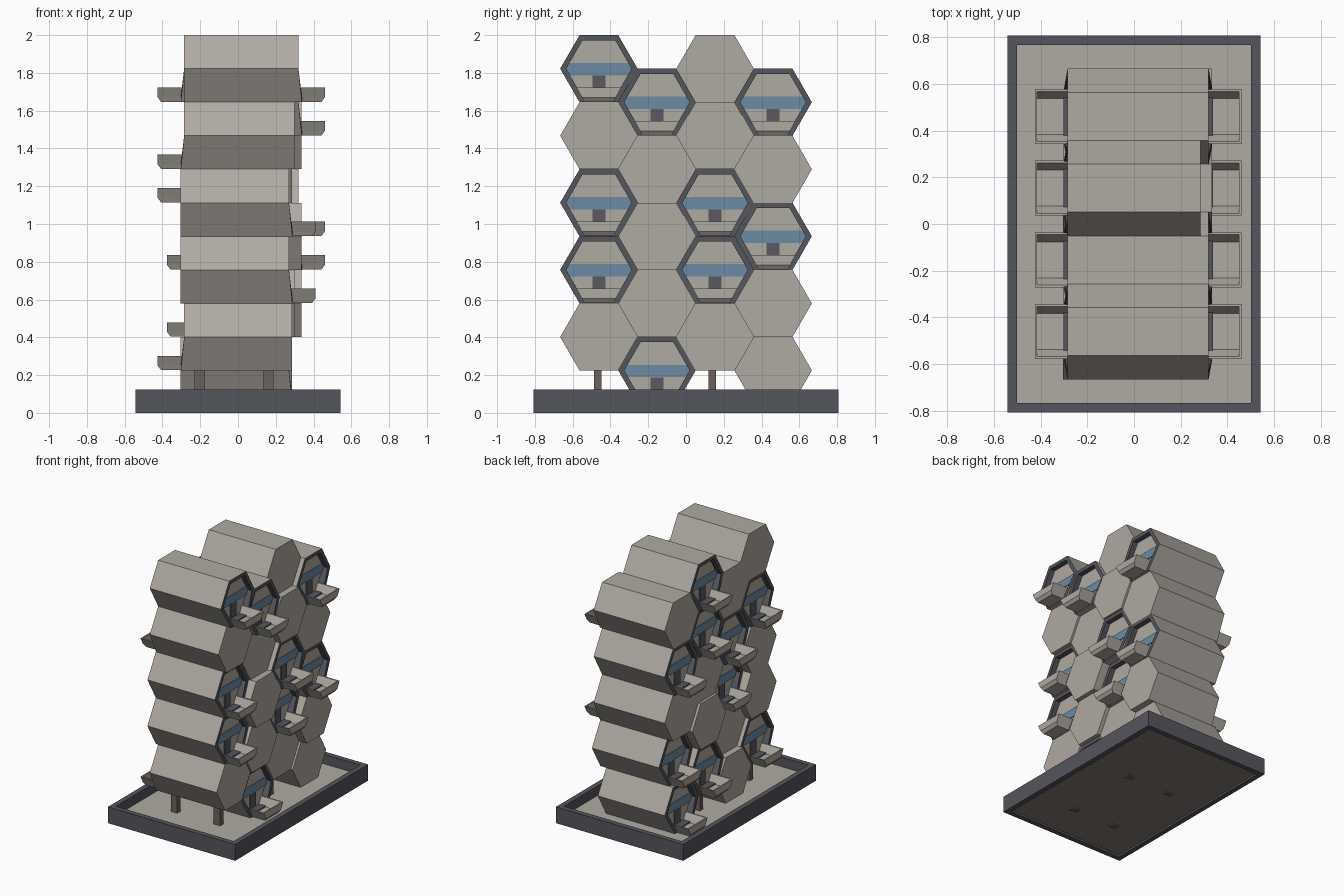
import bpy, bmesh, math

if "Cube" in bpy.data.objects:
    bpy.data.objects.remove(bpy.data.objects["Cube"])

R = 0.205                      # hexagon radius of a pod
A = R * math.sqrt(3) / 2       # half height of a pod
FLARE = 0.018                  # how far the lower half of an open end leans out
DEPTH = 0.04                   # recess of the window wall


def material(name, rgb):
    m = bpy.data.materials.new(name)
    m.diffuse_color = (*rgb, 1)
    m.use_nodes = True
    m.node_tree.nodes["Principled BSDF"].inputs["Base Color"].default_value = m.diffuse_color
    return m


CONCRETE = material("concrete", (0.43, 0.40, 0.36))
DARK = material("dark_metal", (0.09, 0.09, 0.11))
GLASS = material("blue_glass", (0.15, 0.26, 0.37))
DOOR = material("door_grey", (0.10, 0.10, 0.12))
UNDER = material("underside", (0.22, 0.19, 0.17))
POST = material("post_brown", (0.15, 0.12, 0.11))


def loft(name, rings, mats, seg_mats=None, location=(0, 0, 0)):
    """Skin a list of equal-length rings and cap both ends."""
    bm = bmesh.new()
    loops = [[bm.verts.new(p) for p in ring] for ring in rings]
    n = len(loops[0])
    for i in range(len(loops) - 1):
        for j in range(n):
            k = (j + 1) % n
            f = bm.faces.new((loops[i][j], loops[i][k], loops[i + 1][k], loops[i + 1][j]))
            f.material_index = seg_mats[i] if seg_mats else 0
    bm.faces.new(loops[0])
    bm.faces.new(loops[-1])
    bmesh.ops.recalc_face_normals(bm, faces=bm.faces)
    me = bpy.data.meshes.new(name)
    bm.to_mesh(me)
    bm.free()
    for m in mats:
        me.materials.append(m)
    ob = bpy.data.objects.new(name, me)
    ob.location = location
    bpy.context.collection.objects.link(ob)
    return ob


def box(name, x, y, z, mat):
    rings = [[(x[0], y[0], h), (x[1], y[0], h), (x[1], y[1], h), (x[0], y[1], h)] for h in z]
    return loft(name, rings, [mat])


def hexagon(x, r, flare=0.0):
    ring = []
    for i in range(6):
        a = math.radians(60 * i)
        c, s = r * math.cos(a), r * math.sin(a)
        ring.append((x + (flare if s < -0.01 else 0), c, s))
    return ring


def open_end(x, side):
    """Rings from the recessed wall out to the pod's outer rim."""
    return [hexagon(x - side * DEPTH, 0.173),
            hexagon(x, 0.173, side * FLARE),
            hexagon(x, R, side * FLARE)]


def rect(x0, x1, w, z, side):
    return [(side * x0, -w, z), (side * x1, -w, z), (side * x1, w, z), (side * x0, w, z)]


def fittings(tag, x, side, y, z):
    """Window band, door and balcony tray of one open end."""
    loc = (0, y, z)
    f = abs(x)
    wall = side * (f - DEPTH - 0.003), side * (f - DEPTH + 0.006)
    band = [[(h, -0.153, -0.035), (h, 0.153, -0.035), (h, 0.173, 0), (h, 0.156, 0.03),
             (h, -0.156, 0.03), (h, -0.173, 0)] for h in wall]
    loft("window_" + tag, band, [GLASS], None, loc)
    door = [[(h, -0.035, -0.145), (h, 0.035, -0.145), (h, 0.035, -0.036), (h, -0.035, -0.036)]
            for h in wall]
    loft("door_" + tag, door, [DOOR], None, loc)
    b, t = f - DEPTH - 0.004, f + 0.14
    loft("balcony_" + tag,
         [rect(b, t - 0.018, 0.078, -0.176, side), rect(b, t, 0.09, -0.152, side),
          rect(b, t, 0.118, -0.1, side), rect(b, t - 0.01, 0.108, -0.1, side),
          rect(b, t - 0.01, 0.077, -0.158, side)],
         [CONCRETE], None, loc)


def pod(tag, y, z, left, lo, right, ro):
    rings, seg = [], []
    if lo:
        rings += open_end(left, -1)
        seg += [1, 1, 0]
        fittings(tag + "_left", left, -1, y, z)
    else:
        rings.append(hexagon(left, R))
        seg.append(0)
    if ro:
        rings += open_end(right, 1)[::-1]
        seg += [1, 1]
        fittings(tag + "_right", right, 1, y, z)
    else:
        rings.append(hexagon(right, R))
    loft("pod_" + tag, rings, [CONCRETE, DARK], seg, (0, y, z))


# Pods per column, top to bottom: left x, left open, right x, right open
L, S = -0.285, -0.305
columns = [
    [(L, 0, 0.32, 1), (L, 1, 0.30, 0), (S, 0, 0.27, 1), (S, 0, 0.27, 1), (L, 1, 0.285, 0)],
    [(L, 0, 0.32, 1), (L, 1, 0.285, 0), (-0.235, 1, 0.335, 0), (-0.255, 0, 0.30, 0),
     (S, 0, 0.27, 1)],
    [(L, 1, 0.285, 0), (L, 1, 0.335, 0), (L, 0, 0.32, 1), (S, 0, 0.27, 1), (L, 1, 0.27, 0)],
    [(L, 0, 0.32, 1), (L, 1, 0.32, 0), (L, 0, 0.32, 1), (-0.235, 1, 0.335, 0), (L, 1, 0.285, 0)],
]
for c, col in enumerate(columns):
    top = 2.0 - A if c % 2 == 0 else 2.0 - 2 * A
    for r, spec in enumerate(col):
        pod(f"{c + 1}_{r + 1}", (c - 1.5) * 1.5 * R, top - r * 2 * A, *spec)

# Base tray: dark rim ring, floor panel and dark underside
BX, BY, T = 0.542, 0.808, 0.04


def base_ring(i, z):
    x, y = BX - i, BY - i
    return [(-x, -y, z), (x, -y, z), (x, y, z), (-x, y, z)]


loft("base_rim",
     [base_ring(T, 0.02), base_ring(T, 0), base_ring(0, 0), base_ring(0, 0.125),
      base_ring(T, 0.125), base_ring(T, 0.05)],
     [DARK])
box("base_floor", (-BX + T, BX - T), (-BY + T, BY - T), (0.03, 0.052), CONCRETE)
box("base_underside", (-BX + T, BX - T), (-BY + T, BY - T), (0.015, 0.03), UNDER)

# Support posts under the two raised columns
for i, x in enumerate((-0.203, 0.162)):
    for j, y in enumerate((-0.468, 0.14)):
        box(f"post_{i + 1}_{j + 1}", (x - 0.027, x + 0.027), (y - 0.02, y + 0.02), (0.005, 0.26), POST)
